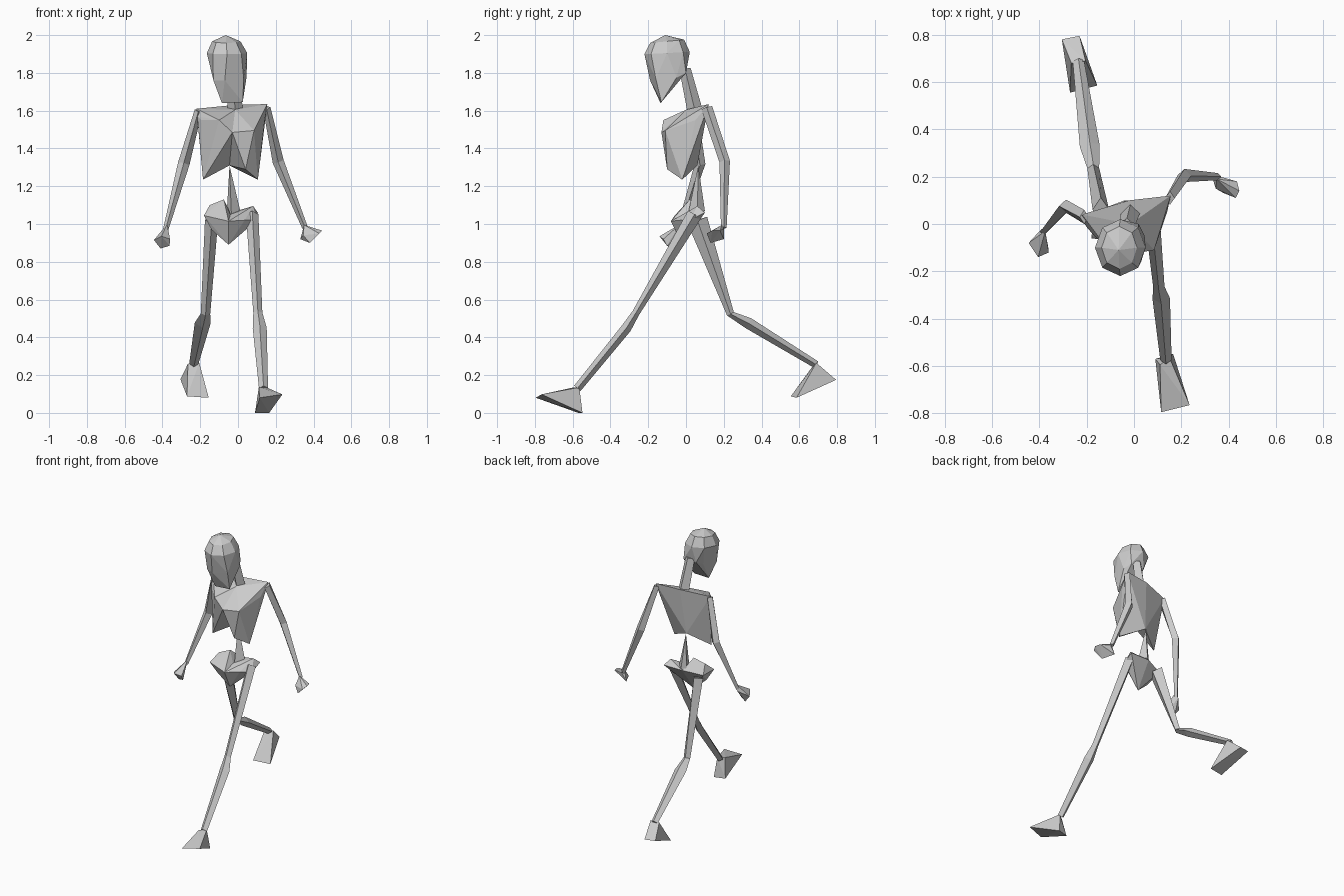
import bpy, bmesh, math
from mathutils import Vector


def finish(bm, name):
    bmesh.ops.recalc_face_normals(bm, faces=bm.faces)
    me = bpy.data.meshes.new(name)
    bm.to_mesh(me)
    bm.free()
    ob = bpy.data.objects.new(name, me)
    bpy.context.collection.objects.link(ob)
    return ob


def hull(name, *groups):
    """One faceted convex solid per group of points, in one object."""
    bm = bmesh.new()
    for pts in groups:
        vs = [bm.verts.new(p) for p in pts]
        res = bmesh.ops.convex_hull(bm, input=vs)
        loose = {v for v in res["geom_interior"] if isinstance(v, bmesh.types.BMVert)}
        bmesh.ops.delete(bm, geom=list(loose), context='VERTS')
    return finish(bm, name)


def limb(name, path):
    """Four-sided tapering tube: path of (centre, half width in x, half depth)."""
    bm = bmesh.new()
    pts = [Vector(p[0]) for p in path]
    rings = []
    for i, (_, w, d) in enumerate(path):
        t = (pts[min(i + 1, len(pts) - 1)] - pts[max(i - 1, 0)]).normalized()
        u = (Vector((1, 0, 0)) - t * t.x).normalized()
        v = t.cross(u)
        rings.append([bm.verts.new(pts[i] + o) for o in (u * w, v * d, -u * w, -v * d)])
    for a, b in zip(rings, rings[1:]):
        for k in range(4):
            bm.faces.new((a[k], a[(k + 1) % 4], b[(k + 1) % 4], b[k]))
    bm.faces.new(rings[0])
    bm.faces.new(rings[-1][::-1])
    return finish(bm, name)


def ring(cx, cy, z, rx, ry, n=8, tilt=0.0):
    out = []
    for i in range(n):
        a = 2 * math.pi * i / n + math.pi / 2
        x, y = rx * math.cos(a), ry * math.sin(a)
        out.append((cx + x, cy + y, z + tilt * y))
    return out


# head: domed cap, face tapering to a narrow chin
hull("head",
     ring(-.058, -.1, 1.905, .107, .12, tilt=.05)
     + ring(-.062, -.1, 1.967, .075, .09, tilt=.1)
     + [(-.065, -.11, 2.0),
        (-.13, -.16, 1.76), (-.07, -.19, 1.76), (.03, -.16, 1.77),
        (.045, -.05, 1.775), (-.1, -.05, 1.775), (.02, 0, 1.8), (-.08, 0, 1.8),
        (-.085, -.135, 1.64), (.025, -.13, 1.645)])

# neck
limb("neck", [((-.03, -.005, 1.82), .035, .03), ((-.015, .045, 1.61), .04, .04)])

# rib cage: two halves meeting on the breastbone and spine
core = [(-.03, -.13, 1.485), (-.015, 0, 1.605), (-.02, .1, 1.63), (-.045, .06, 1.31)]
hull("rib_cage",
     core + [(-.22, .04, 1.61), (-.215, .01, 1.57), (-.195, -.02, 1.55),
             (-.1, -.12, 1.55), (-.185, -.02, 1.235)],
     core + [(.155, .12, 1.635), (.14, .05, 1.55), (.085, -.11, 1.495),
             (.04, -.1, 1.29), (.105, -.02, 1.235)])

# lower spine: narrow spike rising from the pelvis
hull("lower_spine", [(-.045, .065, 1.31), (-.06, .08, 1.05), (.012, .06, 1.07),
                     (-.035, .01, 1.05), (-.03, .1, 1.07)])

# pelvis: two wings meeting at a central notch
mid = [(-.04, .0, 1.05), (-.05, -.02, .89), (-.04, .1, 1.06), (-.05, -.08, 1.015)]
hull("pelvis",
     mid + [(-.18, -.06, 1.045), (-.15, .0, 1.1), (-.075, .02, 1.13),
            (-.17, .05, 1.04), (-.14, -.03, .97)],
     mid + [(.08, .06, 1.095), (.105, .1, 1.06), (.1, .02, 1.02), (.035, -.03, 1.02)])

# arms
limb("left_arm", [((-.21, .03, 1.60), .02, .03), ((-.287, .075, 1.32), .031, .028),
                  ((-.383, -.035, .97), .014, .014)])
limb("right_arm", [((.152, .11, 1.615), .02, .03), ((.213, .205, 1.33), .03, .028),
                   ((.355, .2, .98), .015, .015)])

# hands
hull("left_hand", [(-.375, -.03, 1.0), (-.39, -.02, .96), (-.445, -.08, .915),
                   (-.405, -.14, .935), (-.36, -.12, .92), (-.41, -.08, .87),
                   (-.362, -.1, .885)])
hull("right_hand", [(.35, .19, .995), (.365, .2, .975), (.435, .18, .965),
                    (.445, .14, .965), (.43, .11, .95), (.38, .13, .9),
                    (.33, .2, .92), (.345, .15, .94)])

# legs: hip, knee, calf bulge, ankle
limb("right_leg", [((.075, .045, 1.05), .033, .04), ((.105, -.265, .53), .024, .02),
                   ((.115, -.315, .45), .037, .027), ((.135, -.575, .13), .024, .022)])
limb("left_leg", [((-.14, .06, 1.02), .035, .055), ((-.172, .235, .525), .025, .02),
                  ((-.187, .33, .475), .042, .03), ((-.235, .69, .255), .024, .02)])

# feet: wedges from ankle to a broad toe edge
hull("right_foot", [(.11, -.595, .135), (.15, -.565, .135), (.09, -.57, 0),
                    (.165, -.548, 0), (.115, -.795, .08), (.235, -.765, .098)])
hull("left_foot", [(-.265, .68, .26), (-.205, .69, .265), (-.305, .78, .178),
                   (-.23, .795, .175), (-.27, .555, .088), (-.155, .585, .08)])
